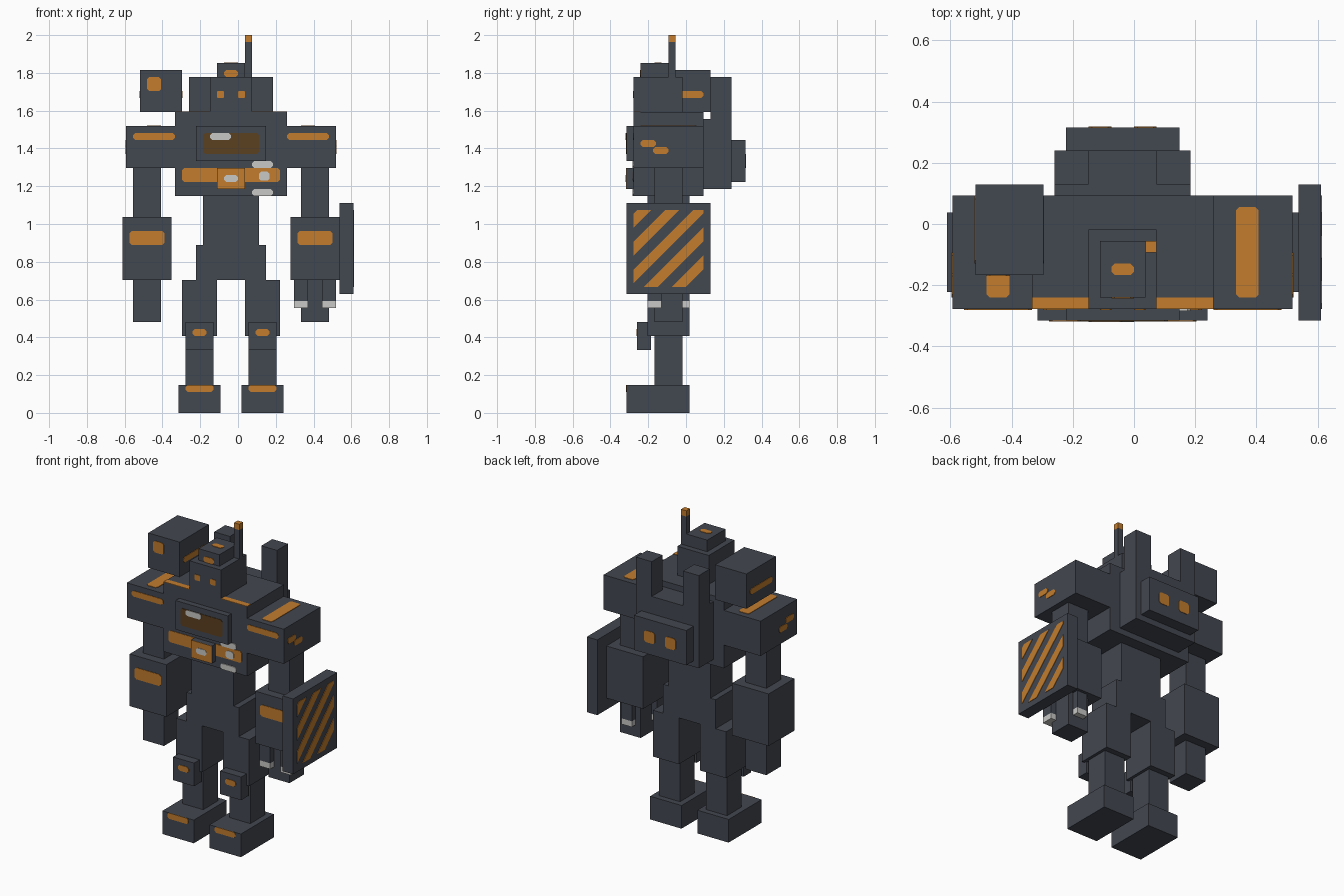
import bpy
import bmesh
from mathutils import Vector

cube = bpy.data.objects.get("Cube")
if cube:
    bpy.data.objects.remove(cube, do_unlink=True)

UNIT = 2 / 54          # the model sits on a regular block grid
LIFT = 0.003           # thickness of one painted layer


def make_material(name, color):
    mat = bpy.data.materials.new(name)
    mat.use_nodes = True
    mat.diffuse_color = (*color, 1)
    shader = next(n for n in mat.node_tree.nodes if n.type == "BSDF_PRINCIPLED")
    shader.inputs["Base Color"].default_value = (*color, 1)
    shader.inputs["Roughness"].default_value = 0.8
    return mat


armour = make_material("dark grey armour", (0.055, 0.063, 0.08))
orange = make_material("orange paint", (0.54, 0.2, 0.027))
brown = make_material("brown glass", (0.105, 0.05, 0.014))
light = make_material("light grey paint", (0.58, 0.58, 0.57))


def place(x, y, z):
    """Block grid to model space: x from the body's middle, y from the front, z from the ground."""
    return Vector(((x - 1) * UNIT, (y - 8.5) * UNIT, z * UNIT))


def add_object(name, bm, mat):
    bmesh.ops.recalc_face_normals(bm, faces=bm.faces)
    mesh = bpy.data.meshes.new(name)
    bm.to_mesh(mesh)
    bm.free()
    mesh.materials.append(mat)
    obj = bpy.data.objects.new(name, mesh)
    bpy.context.collection.objects.link(obj)
    return obj


def box(name, xs, ys, zs, mat=armour):
    low, high = place(xs[0], ys[0], zs[0]), place(xs[1], ys[1], zs[1])
    bm = bmesh.new()
    bmesh.ops.create_cube(bm, size=1)
    bmesh.ops.scale(bm, vec=high - low, verts=bm.verts)
    bmesh.ops.translate(bm, vec=(low + high) / 2, verts=bm.verts)
    return add_object(name, bm, mat)


def on_face(facing, level, a, b):
    """Point with face coordinates a, b on a plane turned to the given side."""
    if facing in ("front", "back"):
        return place(a, level, b)
    if facing == "top":
        return place(a, b, level)
    return place(level, a, b)


NORMALS = {"front": (0, -1, 0), "back": (0, 1, 0), "top": (0, 0, 1),
           "left": (1, 0, 0), "right": (-1, 0, 0)}


def thicken(bm, facing, layer):
    out = bmesh.ops.extrude_face_region(bm, geom=bm.faces[:])
    verts = [v for v in out["geom"] if isinstance(v, bmesh.types.BMVert)]
    bmesh.ops.translate(bm, vec=Vector(NORMALS[facing]) * LIFT * layer, verts=verts)


def patch(name, facing, level, across, along, mat=orange, cut=0.3, layer=1):
    """Thin painted plate with clipped corners."""
    (a, b), (c, d) = sorted(across), sorted(along)
    if cut:
        outline = [(a + cut, c), (b - cut, c), (b, c + cut), (b, d - cut),
                   (b - cut, d), (a + cut, d), (a, d - cut), (a, c + cut)]
    else:
        outline = [(a, c), (b, c), (b, d), (a, d)]
    bm = bmesh.new()
    bm.faces.new([bm.verts.new(on_face(facing, level, *p)) for p in outline])
    thicken(bm, facing, layer)
    return add_object(name, bm, mat)


def pair(build, name, *args, **options):
    """Build a part on both sides; its x range is the first pair of numbers."""
    args = list(args)
    slot = next(i for i, arg in enumerate(args) if isinstance(arg, tuple))
    inner, outer = args[slot]
    for side, sign in (("left", 1), ("right", -1)):
        args[slot] = tuple(sorted((sign * inner, sign * outer)))
        build(side + "_" + name, *args, **options)


# Torso
box("chest", (-8, 8), (1, 11), (31, 43))
box("chest_plate", (-5, 5), (0, 1), (36, 41))
box("buckle", (-2, 2), (0, 1), (32, 35))
box("waist", (-4, 4), (3, 9), (24, 31))
box("hips", (-5, 5), (3, 9), (19, 24))

# Head
box("head", (-3, 3), (1, 8), (43, 48))
box("crest", (-2, 2), (2, 7), (48, 50))
box("antenna", (2, 3), (6, 7), (48, 53))
box("antenna_tip", (2, 3), (6, 7), (53, 54), orange)

# Backpack
box("backpack", (-6, 6), (11, 15), (32, 42))
box("backpack_panel", (-5, 5), (15, 17), (33, 39))
pair(box, "backpack_fin", (3, 6), (12, 15), (42, 48))

# Arms
pair(box, "shoulder", (8, 15), (1, 11), (35, 41))
pair(box, "upper_arm", (10, 14), (4, 8), (28, 35))
pair(box, "forearm", (8.5, 15.5), (2.5, 9.5), (19, 28))
pair(box, "hand", (10, 14), (4, 8), (13, 19))

# Legs
pair(box, "thigh", (2, 7), (3, 9), (11, 19))
pair(box, "shin", (2.5, 6.5), (4, 8), (4, 11))
pair(box, "knee_pad", (2.5, 6.5), (1.5, 3.5), (9, 13))
pair(box, "foot", (1.5, 7.5), (0, 9), (0, 4))

# Shoulder launcher, shield and claws
box("launcher", (-13, -7), (4, 12), (43, 49))
box("shield", (15.5, 17.5), (0, 12), (17, 30))
claws = {"inner": (9, 3), "outer": (13, 3), "rear": (11, 7)}
for spot, (x, y) in claws.items():
    box(spot + "_claw", (x, x + 2), (y, y + 2), (16, 19))
    box(spot + "_claw_tip", (x, x + 2), (y, y + 2), (15, 16), light)

# Painted head details
pair(patch, "eye", "front", 1, (1, 2), (45, 46), cut=0.1)
patch("crest_front_mark", "front", 2, (-1, 1), (48, 49))
patch("crest_top_mark", "top", 50, (-1, 1), (4, 5))

# Painted torso details
patch("chest_window", "front", 0, (-4, 4), (37, 40), brown)
patch("window_glint", "front", 0, (-3, 0), (39, 40), light, layer=2)
patch("chest_stripe", "front", 1, (-7, 7), (33, 35))
patch("buckle_face", "front", 0, (-2, 2), (32, 35), cut=0)
patch("buckle_spot", "front", 0, (-1, 1), (33, 34), light, layer=2)
patch("upper_worn_patch", "front", 1, (3, 6), (35, 36), light, layer=2)
patch("middle_worn_patch", "front", 1, (4, 5.5), (33.2, 34.5), light, layer=2)
patch("lower_worn_patch", "front", 1, (3, 6), (31, 32), light, layer=2)
pair(patch, "collar_stripe", "top", 43, (3, 8), (1, 2), cut=0)
pair(patch, "backpack_light", "back", 17, (1, 3), (35, 37))

# Painted limb details
pair(patch, "shoulder_front_stripe", "front", 1, (8, 14), (39, 40))
pair(patch, "shoulder_top_stripe", "top", 41, (10, 12), (2, 10))
pair(patch, "forearm_mark", "front", 2.5, (9.5, 14.5), (24, 26))
pair(patch, "knee_mark", "front", 1.5, (3.5, 5.5), (11, 12))
pair(patch, "toe_stripe", "front", 0, (2.5, 6.5), (3, 4))
for side, x in (("left", 15), ("right", -15)):
    patch(side + "_shoulder_front_chip", side, x, (2, 4.2), (38, 39))
    patch(side + "_shoulder_rear_chip", side, x, (3.8, 6), (37, 38))

# Painted launcher details
patch("launcher_front_mark", "front", 4, (-12, -10), (46, 48))
for side, x in (("left", -7), ("right", -13)):
    patch("launcher_" + side + "_stripe", side, x, (5, 11), (45, 46))

# Diagonal warning stripes, each a rectangle trimmed along two slanted lines
slant = Vector((0, 1, -1))
for number, start in enumerate(range(-27, -10, 4)):
    bm = bmesh.new()
    corners = [(1, 18), (11, 18), (11, 29), (1, 29)]
    bm.faces.new([bm.verts.new(on_face("left", 17.5, *p)) for p in corners])
    for edge, direction in ((start - 0.5, -slant), (start + 1.5, slant)):
        bmesh.ops.bisect_plane(bm, geom=bm.verts[:] + bm.edges[:] + bm.faces[:],
                               plane_co=place(17.5, edge, 0), plane_no=direction,
                               clear_outer=True)
    thicken(bm, "left", 1)
    add_object("shield_stripe_" + str(number + 1), bm, orange)
